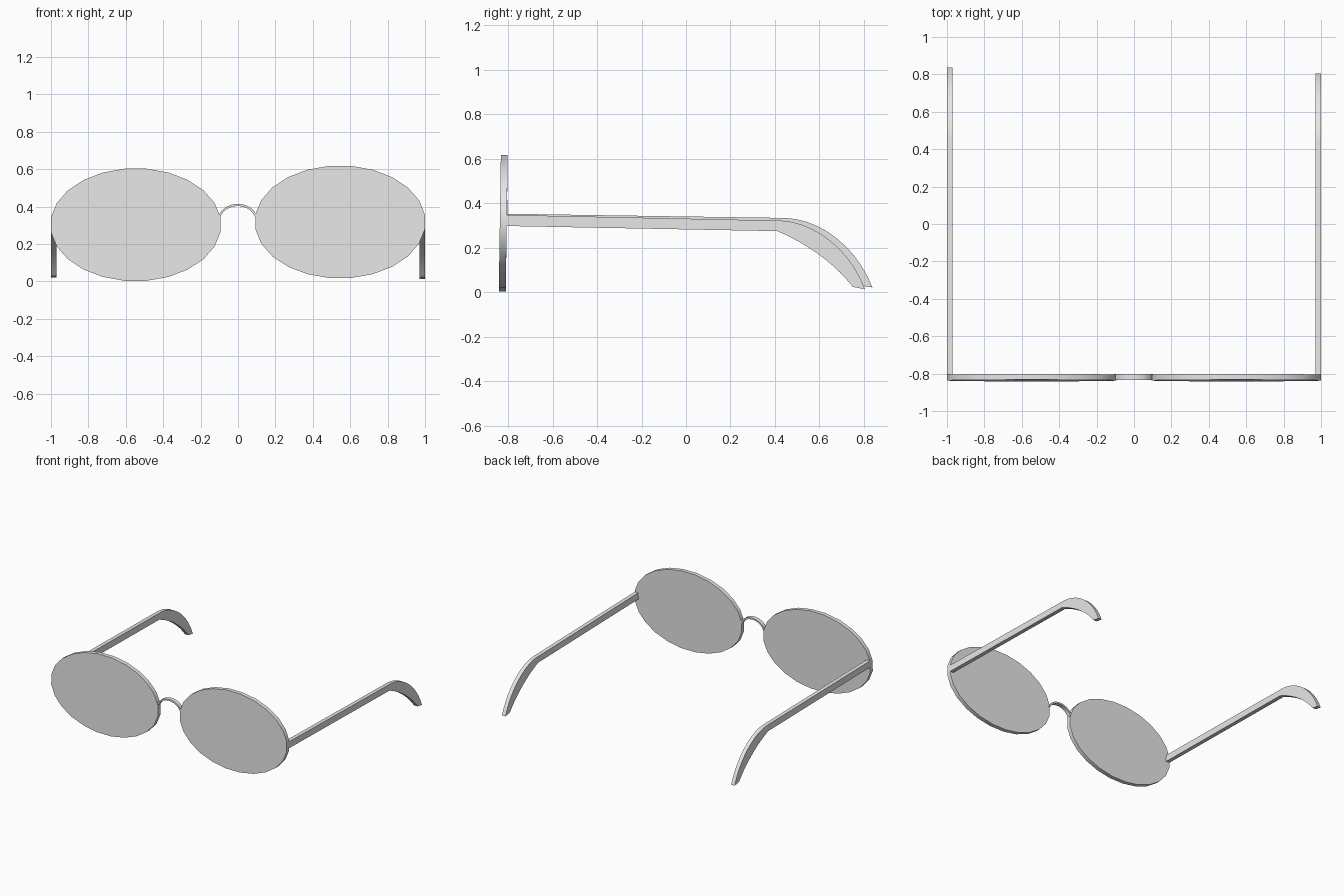
import bpy, math

if "Cube" in bpy.data.objects:
    bpy.data.objects.remove(bpy.data.objects["Cube"])

grey = bpy.data.materials.new("light grey")
grey.diffuse_color = (0.8, 0.8, 0.8, 1)
grey.use_nodes = True
grey.node_tree.nodes["Principled BSDF"].inputs["Base Color"].default_value = grey.diffuse_color


def make(name, verts, faces):
    mesh = bpy.data.meshes.new(name)
    mesh.from_pydata(verts, [], faces)
    mesh.materials.append(grey)
    obj = bpy.data.objects.new(name, mesh)
    bpy.context.collection.objects.link(obj)
    bpy.ops.object.select_all(action='DESELECT')
    obj.select_set(True)
    bpy.context.view_layer.objects.active = obj
    # consistent outward normals
    bpy.ops.object.mode_set(mode='EDIT')
    bpy.ops.mesh.select_all(action='SELECT')
    bpy.ops.mesh.normals_make_consistent(inside=False)
    bpy.ops.object.mode_set(mode='OBJECT')
    bpy.ops.object.shade_smooth_by_angle(angle=math.radians(30))
    return obj


def lens(name, cx, cz, sides=24):
    # Oval disc, leaning very slightly forward at the bottom
    verts = []
    for y in (-0.837, -0.806):
        for i in range(sides):
            a = 2 * math.pi * (i + 0.5) / sides
            z = 0.302 * math.sin(a)
            verts.append((cx + 0.457 * math.cos(a), y + 0.015 * z, cz + z))
    faces = [tuple(range(sides)), tuple(range(sides, 2 * sides))]
    for i in range(sides):
        j = (i + 1) % sides
        faces.append((i, j, sides + j, sides + i))
    make(name, verts, faces)


def strip(name, upper, lower, place, lo, hi):
    # Solid band between two matching 2D outlines, extruded from lo to hi
    n = len(upper)
    verts = []
    for d in (lo, hi):
        verts += [place(p, d) for p in upper] + [place(p, d) for p in lower]
    m = 2 * n
    faces = [(0, n, m + n, m), (n - 1, m - 1, 2 * m - 1, m + n - 1)]
    for i in range(n - 1):
        faces += [(i, i + 1, n + i + 1, n + i),
                  (m + i, m + i + 1, m + n + i + 1, m + n + i),
                  (i, i + 1, m + i + 1, m + i),
                  (n + i, n + i + 1, m + n + i + 1, m + n + i)]
    make(name, verts, faces)


def bezier(a, b, c, d, steps=10):
    out = []
    for i in range(steps + 1):
        t = i / steps
        s = 1 - t
        out.append(tuple(s**3 * a[k] + 3 * s * s * t * b[k] + 3 * s * t * t * c[k]
                         + t**3 * d[k] for k in (0, 1)))
    return out


# Lenses
lens("left_lens", -0.547, 0.303)
lens("right_lens", 0.546, 0.318)

# Bridge: thin arched strap
outer = bezier((-0.106, 0.345), (-0.075, 0.438), (0.075, 0.438), (0.102, 0.345), 14)
inner = bezier((-0.094, 0.345), (-0.066, 0.422), (0.062, 0.422), (0.09, 0.345), 14)
strip("bridge", outer, inner, lambda p, d: (p[0], d, p[1]), -0.833, -0.802)

# Temples: straight arm with a down-curved ear hook
side = lambda p, d: (d, p[0], p[1])
strip("right_temple",
      [(-0.808, 0.348)] + bezier((0.43, 0.322), (0.58, 0.315), (0.74, 0.19), (0.805, 0.014)),
      [(-0.808, 0.298)] + bezier((0.41, 0.275), (0.53, 0.225), (0.66, 0.14), (0.75, 0.024)),
      side, 0.97, 1.0)
strip("left_temple",
      [(-0.808, 0.353)] + bezier((0.45, 0.334), (0.61, 0.327), (0.77, 0.2), (0.838, 0.022)),
      [(-0.808, 0.303)] + bezier((0.43, 0.285), (0.56, 0.235), (0.69, 0.15), (0.785, 0.03)),
      side, -1.0, -0.97)
